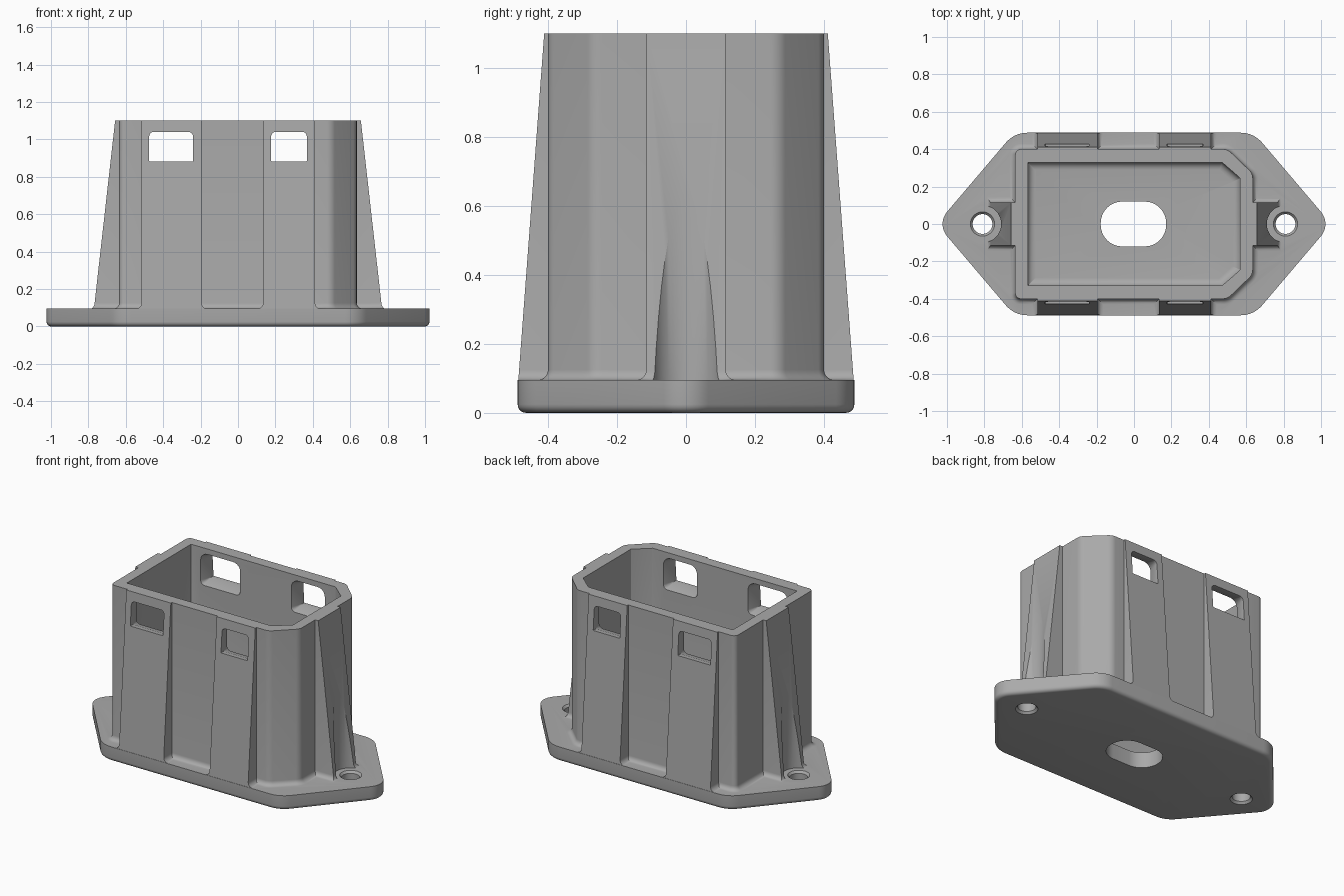
import bpy, bmesh, math
from mathutils import Vector

if "Cube" in bpy.data.objects:
    bpy.data.objects.remove(bpy.data.objects["Cube"])

FLANGE_TOP, TOP, FILLET = 0.095, 1.1, 0.03

grey = bpy.data.materials.new("plain grey")
grey.use_nodes = True
grey.diffuse_color = (0.4, 0.4, 0.4, 1)
grey.node_tree.nodes["Principled BSDF"].inputs["Base Color"].default_value = (0.4, 0.4, 0.4, 1)


def outline(corners, d=0.0, seg=8):
    """Rounded counter-clockwise polygon of (x, y, radius), grown by d."""
    pts = []
    n = len(corners)
    for i, (x, y, r) in enumerate(corners):
        p = Vector((x, y))
        a = (p - Vector(corners[i - 1][:2])).normalized()
        b = (Vector(corners[(i + 1) % n][:2]) - p).normalized()
        n1, n2 = Vector((a.y, -a.x)), Vector((b.y, -b.x))
        radius = max(r + d, 0.003)
        centre = p + (n1 + n2) / (1 + n1.dot(n2)) * (d - radius)
        start = math.atan2(n1.y, n1.x)
        turn = math.atan2(n1.x * n2.y - n1.y * n2.x, n1.dot(n2))
        for k in range(seg + 1):
            t = start + turn * k / seg
            pts.append(centre + radius * Vector((math.cos(t), math.sin(t))))
    return pts


def loft(name, rings):
    """Closed solid through rings of equal point count."""
    bm = bmesh.new()
    loops = [[bm.verts.new(p) for p in ring] for ring in rings]
    n = len(loops[0])
    for lo, hi in zip(loops, loops[1:]):
        for i in range(n):
            bm.faces.new((lo[i], lo[(i + 1) % n], hi[(i + 1) % n], hi[i]))
    bm.faces.new(loops[0][::-1])
    bm.faces.new(loops[-1])
    bmesh.ops.recalc_face_normals(bm, faces=bm.faces)
    mesh = bpy.data.meshes.new(name)
    bm.to_mesh(mesh)
    bm.free()
    mesh.materials.append(grey)
    ob = bpy.data.objects.new(name, mesh)
    bpy.context.collection.objects.link(ob)
    return ob


def stack(name, corners, levels, seg=8):
    """Vertical loft of one outline through (growth, height) levels."""
    return loft(name, [[(p.x, p.y, z) for p in outline(corners, d, seg)] for d, z in levels])


def fillet(z, r, steps=5):
    """(growth, height) levels of a concave fillet rising from z."""
    angles = [math.pi / 2 * k / steps for k in range(steps + 1)]
    return [(r * (1 - math.sin(a)), z + r * (1 - math.cos(a))) for a in angles]


def combine(target, other, operation):
    mod = target.modifiers.new(operation.title(), "BOOLEAN")
    mod.operation, mod.solver, mod.object = operation, "EXACT", other
    bpy.context.view_layer.objects.active = target
    bpy.ops.object.modifier_apply(modifier=mod.name)
    bpy.data.objects.remove(other)


# Mounting flange with a rounded lower edge
diamond = [(1.055, 0, 0.1), (0.64, 0.488, 0.15), (-0.64, 0.488, 0.15),
           (-1.055, 0, 0.1), (-0.64, -0.488, 0.15), (0.64, -0.488, 0.15)]
R = 0.025
edge = [(R * (math.sin(a) - 1), R * (1 - math.cos(a)))
        for a in (math.pi / 2 * k / 5 for k in range(6))]
housing = stack("housing", diamond, edge + [(0, FLANGE_TOP)])


# Socket body, chamfered at its left end
def body_plan(x, y, cut_x, cut_y, r_cut, r):
    return [(x, -cut_y, r_cut), (x, cut_y, r_cut), (cut_x, y, r_cut),
            (-x, y, r), (-x, -y, r), (cut_x, -y, r_cut)]


body = stack("body", body_plan(0.635, 0.4, 0.5, 0.27, 0.06, 0.03),
             [(FILLET, 0.05)] + fillet(FLANGE_TOP, FILLET) + [(0, TOP)])
combine(housing, body, "UNION")


# Tapered ribs: long ones on front and back, one on each end
def rib(lo, hi, inner, foot, tip, flare, place):
    rings = []
    for d, z in [(FILLET, 0.05)] + fillet(FLANGE_TOP, FILLET) + [(0, TOP)]:
        t = max(0, (z - FLANGE_TOP) / (TOP - FLANGE_TOP))
        out = foot + (tip - foot) * t + d * flare
        rings.append([place(u, v, z) for u, v in
                      ((lo - d, inner), (hi + d, inner), (hi + d, out), (lo - d, out))])
    combine(housing, loft("rib", rings), "UNION")


for s in (-1, 1):
    for lo, hi in ((-0.515, -0.195), (0.135, 0.412)):
        rib(lo, hi, 0.365, 0.486, 0.411, 0, lambda u, v, z: (u, s * v, z))
    rib(-0.115, 0.115, 0.6, 0.77, 0.657, 0.5, lambda u, v, z: (s * v, u, z))

# Cavity with a filleted floor
floor = [(-d, z) for d, z in fillet(0.1, 0.04)]
cavity = stack("cavity", body_plan(0.568, 0.33, 0.47, 0.245, 0.003, 0.003),
               floor + [(0, TOP + 0.1)], seg=2)
combine(housing, cavity, "DIFFERENCE")

# Cable slot through the floor
slot = [(0.172, -0.12, 0.115), (0.172, 0.12, 0.115), (-0.178, 0.12, 0.115), (-0.178, -0.12, 0.115)]
combine(housing, stack("slot", slot, [(0, -0.1), (0, 0.2)]), "DIFFERENCE")


# Screw holes, with round head clearance cut into the end ribs
def round_cutter(x, levels):
    rings = [[(x + r * math.cos(k * math.pi / 24), r * math.sin(k * math.pi / 24), z)
              for k in range(48)] for r, z in levels]
    combine(housing, loft("round_cutter", rings), "DIFFERENCE")


for x in (-0.81, 0.81):
    round_cutter(x, [(0.1, FLANGE_TOP), (0.1, TOP + 0.1)])
    round_cutter(x, [(0.065, -0.01), (0.065, 0), (0.053, 0.014),
                     (0.053, 0.081), (0.065, FLANGE_TOP), (0.065, 0.15)])

# Latch windows, widening toward the inside
for s in (-1, 1):
    for x0, x1 in ((-0.475, -0.24), (0.177, 0.368)):
        frame = [(x0, 0.882, 0.003), (x1, 0.882, 0.003), (x1, 1.04, 0.025), (x0, 1.04, 0.025)]
        rings = [[(p.x, s * y, p.y) for p in outline(frame, d, 5)]
                 for y, d in ((0.6, 0), (0.4, 0), (0.33, 0.025), (0.28, 0.025))]
        combine(housing, loft("window", rings), "DIFFERENCE")

# Smooth the rounded areas and keep the edges sharp
bpy.ops.object.select_all(action="DESELECT")
housing.select_set(True)
bpy.context.view_layer.objects.active = housing
bpy.ops.object.shade_smooth_by_angle(angle=math.radians(30))
